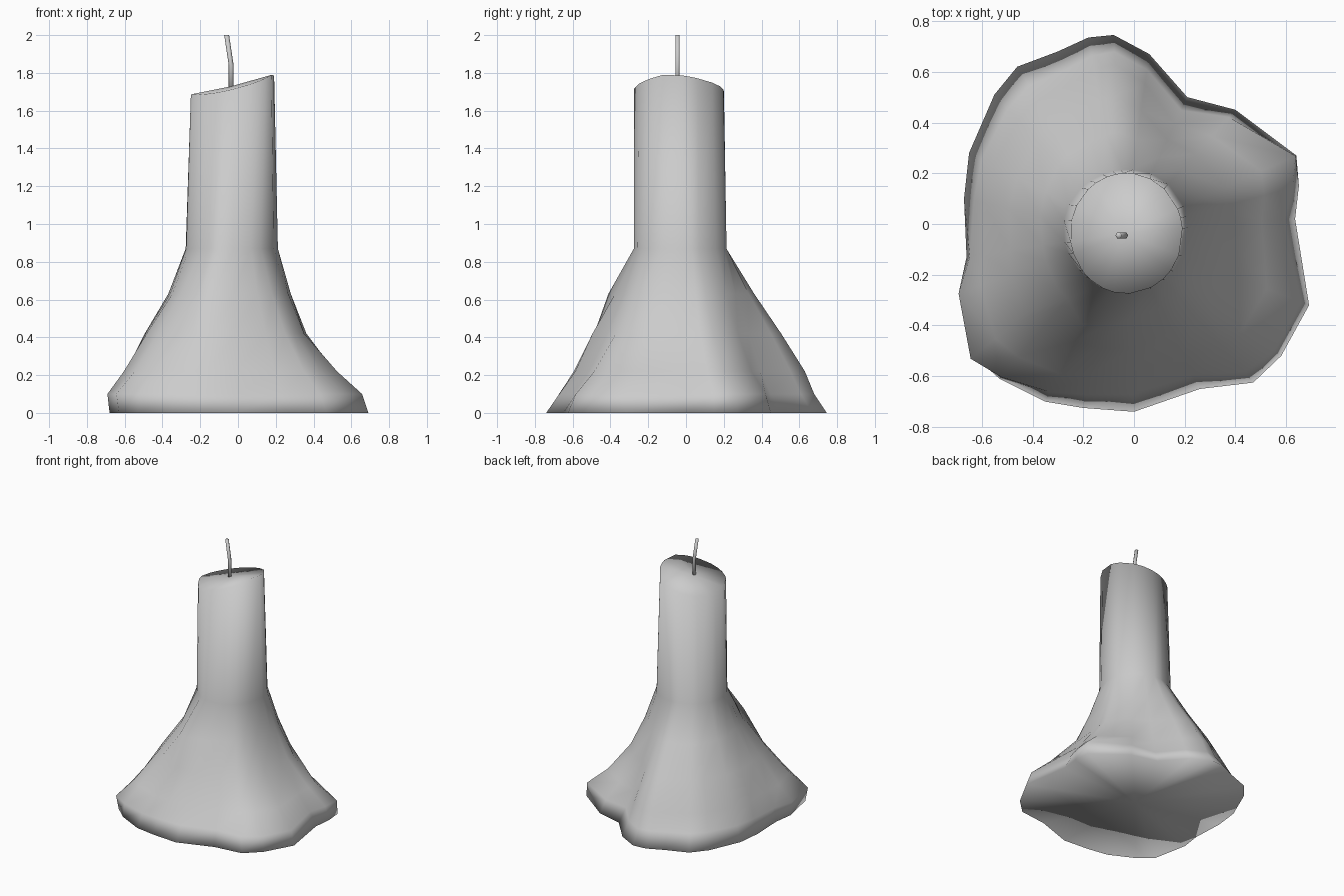
import bpy
import bmesh
from math import atan2, cos, sin, hypot, pi, tau

if "Cube" in bpy.data.objects:
    bpy.data.objects.remove(bpy.data.objects["Cube"])

grey = bpy.data.materials.new("wax_grey")
grey.use_nodes = True
COLOUR = (0.6, 0.6, 0.6, 1)
grey.diffuse_color = COLOUR
grey.node_tree.nodes["Principled BSDF"].inputs["Base Color"].default_value = COLOUR


def loft(name, rings, bottom, top):
    """Skin a stack of closed rings, with a fan at each end, smooth shaded."""
    bm = bmesh.new()
    loops = [[bm.verts.new(p) for p in ring] for ring in rings]
    n = len(loops[0])
    for low, high in zip(loops, loops[1:]):
        for i in range(n):
            j = (i + 1) % n
            bm.faces.new((low[i], low[j], high[j], high[i]))
    for loop, centre in ((loops[0], bottom), (loops[-1], top)):
        hub = bm.verts.new(centre)
        for i in range(n):
            bm.faces.new((loop[i], loop[(i + 1) % n], hub))
    bmesh.ops.recalc_face_normals(bm, faces=bm.faces)
    for face in bm.faces:
        face.smooth = True
    mesh = bpy.data.meshes.new(name)
    bm.to_mesh(mesh)
    bm.free()
    mesh.materials.append(grey)
    obj = bpy.data.objects.new(name, mesh)
    bpy.context.collection.objects.link(obj)
    return obj


# Outline of the melted puddle on the ground, counter-clockwise
rim = [(.635, .02), (.65, .15), (.64, .27), (.4, .45), (.21, .5), (.06, .67),
       (-.08, .745), (-.18, .735), (-.3, .68), (-.46, .62), (-.55, .51),
       (-.65, .28), (-.67, .1), (-.66, -.13), (-.68, -.27), (-.63, -.52),
       (-.53, -.61), (-.35, -.7), (-.2, -.725), (0, -.74), (.26, -.65),
       (.47, -.625), (.58, -.52), (.69, -.32)]
CX, CY = -.04, -.036

# Spread of the wax at each height, every thirty degrees from +x
spread = {
    .1: (.87, 1.02, .82, .88, .83, .87, .92, 1.08, .93, .85, .86, .96),
    .22: (.69, .69, .62, .79, .71, .75, .84, .81, .77, .67, .65, .66),
    .42: (.32, .38, .42, .55, .51, .51, .58, .51, .48, .48, .40, .32),
    .63: (.16, .17, .20, .28, .26, .24, .23, .20, .22, .22, .18, .15),
}


def around(values, angle):
    """Blend a ring of evenly spaced values at an angle."""
    n = len(values)
    t = (angle % tau) / tau * n
    i = int(t)
    return values[i % n] * (1 - t + i) + values[(i + 1) % n] * (t - i)


def neck(angle):
    """Radius of the foot of the stem, fuller towards the back left."""
    return .245 + .016 * cos(angle - pi / 4) ** 3


polar = [(atan2(y - CY, x - CX), hypot(x - CX, y - CY)) for x, y in rim]
rings = [[(x, y, 0) for x, y in rim]]
for z, values in spread.items():
    ring = []
    for a, reach in polar:
        r = neck(a) + (reach - neck(a)) * around(values, a)
        # Drip standing out on the upper front slope
        r += .07 * max(0, 1 - abs(z - .63) / .15) * max(0, 1 - abs(a + 1.92) / .35)
        ring.append((CX + r * cos(a), CY + r * sin(a), z))
    rings.append(ring)
rings.append([(CX + neck(a) * cos(a), CY + neck(a) * sin(a), .87) for a, _ in polar])

# Slanted top edge of the stem, sloping off to the front and back
top_ring = []
for a, _ in polar:
    x, y = -.03 + .222 * cos(a), -.037 + .238 * sin(a)
    drop = .13 * max(0, y + .1) + .17 * max(0, -.1 - y)
    top_ring.append((x, y, 1.75 + .245 * x - drop))
rings.append(top_ring)
loft("candle_body", rings, (CX, CY, 0), (CX, CY, 1.728))

# Bent wick
path = [(-.036, 1.7), (-.036, 1.84), (-.06, 2)]
wick_rings = [[(x + .013 * cos(k * tau / 6), -.045 + .013 * sin(k * tau / 6), z)
               for k in range(6)] for x, z in path]
loft("wick", wick_rings, (path[0][0], -.045, path[0][1]),
     (path[-1][0], -.045, path[-1][1]))
